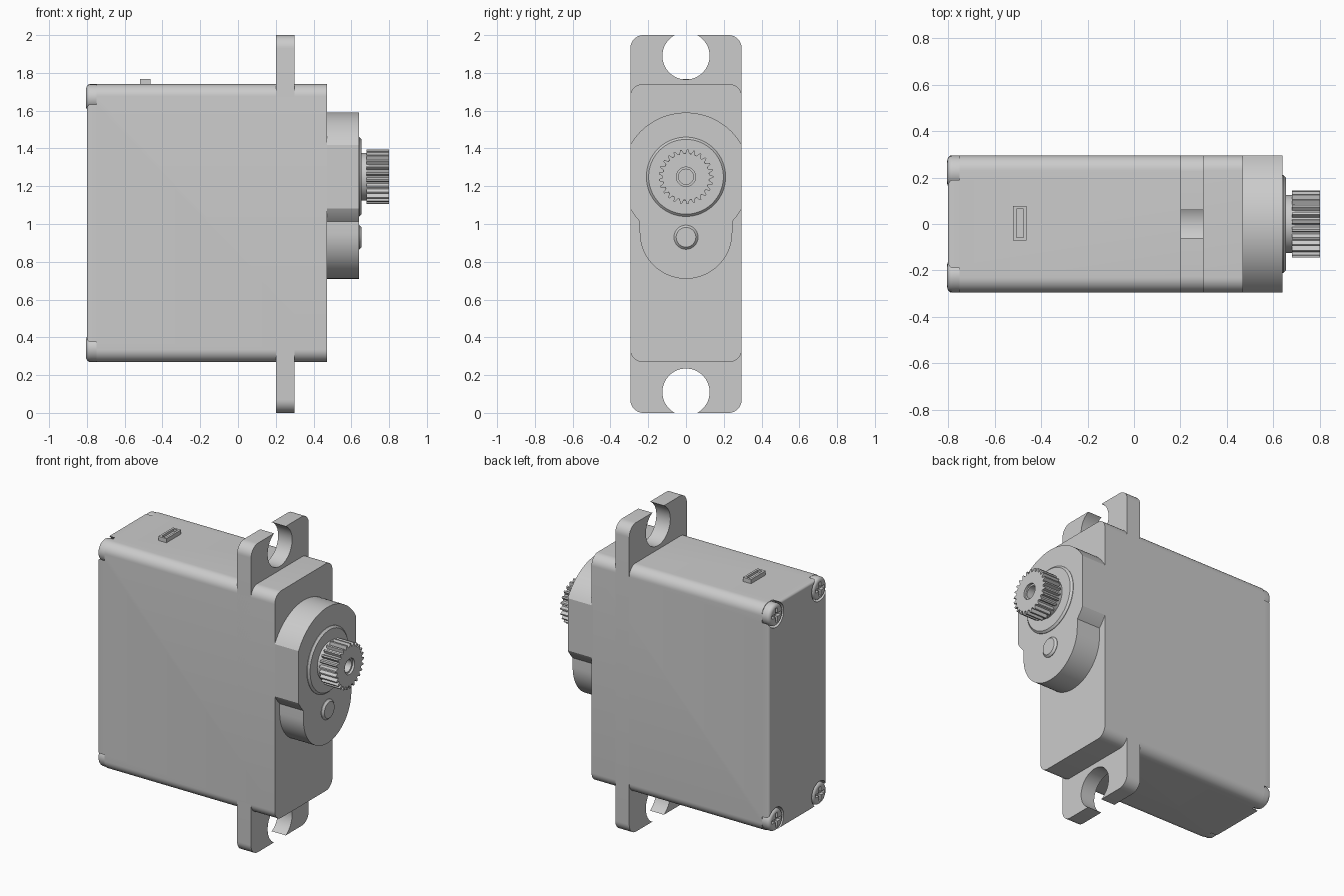
import bpy, bmesh
from math import sin, cos, pi, radians, sqrt, asin, acos

old = bpy.data.objects.get("Cube")
if old:
    bpy.data.objects.remove(old, do_unlink=True)

grey = bpy.data.materials.new("plain grey")
grey.use_nodes = True
grey.diffuse_color = (0.6, 0.6, 0.6, 1)
grey.node_tree.nodes["Principled BSDF"].inputs["Base Color"].default_value = (0.6, 0.6, 0.6, 1)

HALF = 0.295            # half width of the case
BOTTOM, TOP = 0.27, 1.74
MID = (BOTTOM + TOP) / 2
SHAFT_Z = 1.25


def arc(cy, cz, r, a0, a1, n):
    """Points (y, z) along an arc, angles in radians."""
    return [(cy + r * cos(a0 + (a1 - a0) * i / n), cz + r * sin(a0 + (a1 - a0) * i / n))
            for i in range(n + 1)]


def circle(cy, cz, r, n=64):
    return arc(cy, cz, r, 0, 2 * pi, n)[:-1]


def rounded(cz, half_y, half_z, r):
    pts = []
    for k, (sy, sz) in enumerate([(1, 1), (-1, 1), (-1, -1), (1, -1)]):
        pts += arc(sy * (half_y - r), cz + sz * (half_z - r), r, k * pi / 2, (k + 1) * pi / 2, 10)
    return pts


def prism(name, pts, x0, x1, rim=None, width=0.0, segments=1):
    """Extrude a (y, z) profile along x, optionally bevelling the rim at x = rim."""
    bm = bmesh.new()
    base = bm.faces.new([bm.verts.new((x0, y, z)) for y, z in pts])
    ext = bmesh.ops.extrude_face_region(bm, geom=[base])
    for v in ext["geom"]:
        if isinstance(v, bmesh.types.BMVert):
            v.co.x = x1
    bmesh.ops.recalc_face_normals(bm, faces=bm.faces)
    if rim is not None:
        edges = [e for e in bm.edges if all(abs(v.co.x - rim) < 1e-5 for v in e.verts)]
        bmesh.ops.bevel(bm, geom=edges, offset=width, segments=segments,
                        profile=0.5, affect='EDGES')
    mesh = bpy.data.meshes.new(name)
    bm.to_mesh(mesh)
    bm.free()
    mesh.materials.append(grey)
    ob = bpy.data.objects.new(name, mesh)
    bpy.context.collection.objects.link(ob)
    return ob


def box(name, y0, y1, z0, z1, x0, x1):
    return prism(name, [(y0, z0), (y1, z0), (y1, z1), (y0, z1)], x0, x1)


def cut(ob, cutters):
    """Subtract the cutters from the part, then discard them."""
    for c in cutters:
        m = ob.modifiers.new("cut", 'BOOLEAN')
        m.operation, m.solver, m.object = 'DIFFERENCE', 'EXACT', c
    deps = bpy.context.evaluated_depsgraph_get()
    ob.data = bpy.data.meshes.new_from_object(ob.evaluated_get(deps))
    ob.modifiers.clear()
    for c in cutters:
        bpy.data.objects.remove(c, do_unlink=True)
    return ob


parts = []

# Case with rounded long edges and a pocket for each corner screw
corners = [(sy * 0.223, MID + sz * 0.663) for sy in (-1, 1) for sz in (-1, 1)]
case = prism("case", rounded(MID, HALF, (TOP - BOTTOM) / 2, 0.065), -0.80, 0.47, -0.80, 0.015, 4)
parts.append(cut(case, [prism("pocket", circle(y, z, 0.08, 48), -0.9, -0.75) for y, z in corners]))

# Corner screws with cross recesses
for i, (y, z) in enumerate(corners):
    screw = prism(f"screw_{i + 1}", circle(y, z, 0.071, 48), -0.804, -0.74, -0.804, 0.022, 5)
    slots = [box("slot", y - a, y + a, z - b, z + b, -0.9, -0.782)
             for a, b in ((0.045, 0.011), (0.011, 0.045))]
    parts.append(cut(screw, slots))

# Mounting flange with an open hole at each end
flange = prism("mounting_flange", rounded(1.0, HALF, 1.0, 0.07), 0.20, 0.30)
parts.append(cut(flange, [prism("hole", circle(0, z, 0.125), 0.1, 0.4) for z in (0.11, 1.89)]))

# Gear housing: large circle trimmed at the case sides, joined to a lower lobe
R, r, lobe_z = 0.34, 0.245, 0.955
flat = acos(HALF / R)
join = asin(sqrt(R * R - r * r) / R)
housing = (arc(0, SHAFT_Z, R, flat, pi - flat, 40)
           + arc(0, SHAFT_Z, R, pi + flat, pi + join, 8)
           + arc(0, lobe_z, r, pi, 2 * pi, 40)
           + arc(0, SHAFT_Z, R, -join, -flat, 8))
parts.append(prism("gear_housing", housing, 0.46, 0.64))

# Collar, shaft neck and idler pin
parts.append(prism("shaft_collar", circle(0, SHAFT_Z, 0.21), 0.63, 0.655, 0.655, 0.012))
parts.append(prism("shaft_neck", circle(0, SHAFT_Z, 0.125), 0.64, 0.69))
parts.append(prism("idler_pin", circle(0, 0.93, 0.064, 48), 0.63, 0.655, 0.655, 0.012))

# Splined output shaft with a chamfered screw hole
teeth = 25
spline = []
for t in range(teeth):
    for frac, rad in ((-0.36, 0.124), (-0.12, 0.145), (0.12, 0.145), (0.36, 0.124)):
        a = 2 * pi * (t + frac) / teeth
        spline.append((rad * cos(a), SHAFT_Z + rad * sin(a)))
shaft = prism("output_shaft", spline, 0.68, 0.80)
parts.append(cut(shaft, [prism("bore", circle(0, SHAFT_Z, 0.04, 48), 0.70, 0.9),
                         prism("mouth", circle(0, SHAFT_Z, 0.051, 48), 0.785, 0.9)]))

# Cable outlet on top with a shallow recess
outlet = box("cable_outlet", -0.072, 0.078, TOP - 0.02, 1.767, -0.52, -0.462)
parts.append(cut(outlet, [box("recess", -0.058, 0.064, 1.752, 1.8, -0.506, -0.476)]))

# Smooth the round surfaces, keep the edges crisp
bpy.ops.object.select_all(action='DESELECT')
for p in parts:
    p.select_set(True)
bpy.context.view_layer.objects.active = parts[0]
bpy.ops.object.shade_smooth_by_angle(angle=radians(28))
